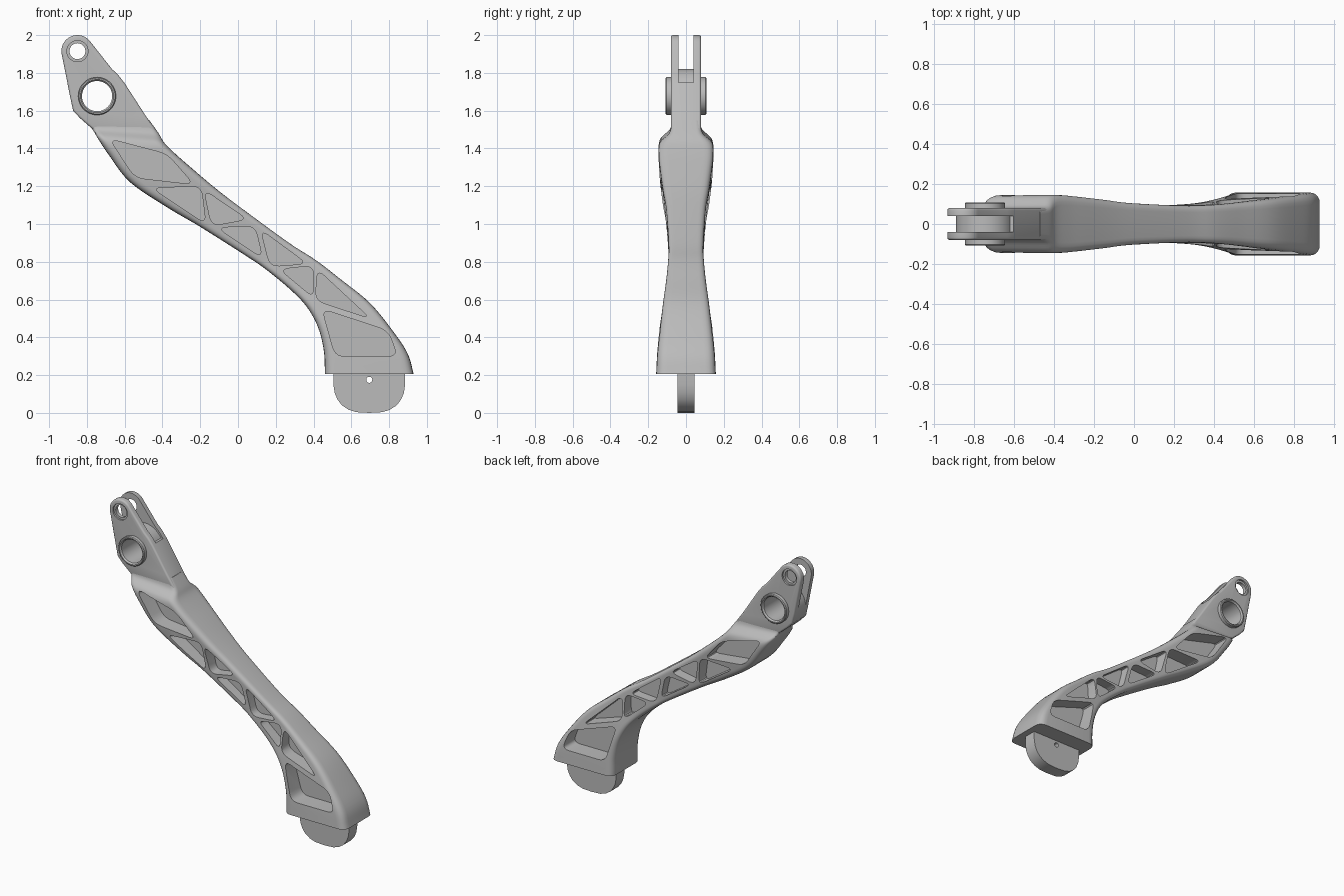
import bpy
import bmesh
from math import sin, cos, radians, tau
from mathutils import Vector

default_cube = bpy.data.objects.get("Cube")
if default_cube:
    bpy.data.objects.remove(default_cube)

grey = bpy.data.materials.new("satin grey metal")
grey.use_nodes = True
grey.diffuse_color = (0.5, 0.5, 0.5, 1)
grey.node_tree.nodes["Principled BSDF"].inputs["Base Color"].default_value = grey.diffuse_color


# ---------- helpers ----------
def round_corners(corners, size, steps=5):
    """Replace every corner of a closed 2D outline by a small curve."""
    corners = [Vector(c) for c in corners]
    outline = []
    for i, corner in enumerate(corners):
        before, after = corners[i - 1], corners[(i + 1) % len(corners)]
        a = corner + (before - corner).normalized() * size
        b = corner + (after - corner).normalized() * size
        for k in range(steps + 1):
            t = k / steps
            outline.append(a * (1 - t) ** 2 + corner * 2 * t * (1 - t) + b * t * t)
    return outline


def arc(centre, radius, start, end, steps=24):
    angles = [radians(start + (end - start) * k / steps) for k in range(steps + 1)]
    return [(centre[0] + radius * cos(a), centre[1] + radius * sin(a)) for a in angles]


def circle(centre, radius, steps=48):
    return arc(centre, radius, 0, 360, steps)[:-1]


def smooth_path(keys, steps):
    """Catmull-Rom interpolation through tuples of any length."""
    keys = [Vector(k) for k in keys]
    padded = [keys[0] * 2 - keys[1]] + keys + [keys[-1] * 2 - keys[-2]]
    path = []
    for p, q, r, s in zip(padded, padded[1:], padded[2:], padded[3:]):
        for k in range(steps):
            t = k / steps
            path.append(0.5 * (q * 2 + (r - p) * t + (p * 2 - q * 5 + r * 4 - s) * t ** 2
                               + (q * 3 - p - r * 3 + s) * t ** 3))
    return path + [keys[-1]]


def bridge(bm, rings, closed=False):
    """Skin a row of vertex rings, capped at the ends unless closed."""
    rings = [[bm.verts.new(co) for co in ring] for ring in rings]
    count = len(rings[0])
    following = rings[1:] + (rings[:1] if closed else [])
    for one, two in zip(rings, following):
        for i in range(count):
            j = (i + 1) % count
            bm.faces.new((one[i], one[j], two[j], two[i]))
    if not closed:
        bm.faces.new(rings[0])
        bm.faces.new(rings[-1])


def prism(bm, outline, near, far):
    """Extrude an x-z outline along y."""
    bridge(bm, [[(x, y, z) for x, z in outline] for y in (near, far)])


def make_object(name, bm):
    bmesh.ops.recalc_face_normals(bm, faces=bm.faces)
    mesh = bpy.data.meshes.new(name)
    bm.to_mesh(mesh)
    bm.free()
    mesh.materials.append(grey)
    obj = bpy.data.objects.new(name, mesh)
    bpy.context.collection.objects.link(obj)
    return obj


def make_prism(name, outline, near, far):
    bm = bmesh.new()
    prism(bm, outline, near, far)
    return make_object(name, bm)


def make_ring(name, centre, profile, steps=48):
    """Turn a closed (radius, y) profile about an axis along y."""
    bm = bmesh.new()
    rings = [[(x, y, z) for x, z in circle(centre, r, steps)] for r, y in profile]
    bridge(bm, rings, closed=True)
    return make_object(name, bm)


def bevel(obj, width):
    mod = obj.modifiers.new("soft edges", "BEVEL")
    mod.width, mod.segments = width, 3
    mod.limit_method, mod.angle_limit = "ANGLE", radians(50)


def finish(obj, cutters=(), angle=35):
    """Cut, apply all modifiers, remove the cutters and smooth."""
    for cutter in cutters:
        cutter.hide_render = True
        mod = obj.modifiers.new("cut", "BOOLEAN")
        mod.operation, mod.solver, mod.object = "DIFFERENCE", "EXACT", cutter
    graph = bpy.context.evaluated_depsgraph_get()
    graph.update()
    mesh = bpy.data.meshes.new_from_object(obj.evaluated_get(graph))
    obj.modifiers.clear()
    obj.data = mesh
    for cutter in cutters:
        bpy.data.objects.remove(cutter)
    bpy.ops.object.select_all(action="DESELECT")
    obj.select_set(True)
    bpy.context.view_layer.objects.active = obj
    bpy.ops.object.shade_smooth_by_angle(angle=radians(angle))


# ---------- curved arm: upper x, z, lower x, z, half width ----------
stations = [
    (-.47, 1.55, -.80, 1.53, .076), (-.42, 1.48, -.77, 1.50, .088),
    (-.39, 1.43, -.74, 1.45, .138), (-.33, 1.37, -.68, 1.36, .145),
    (-.25, 1.30, -.57, 1.22, .138), (-.12, 1.19, -.37, 1.085, .122),
    (.01, 1.09, -.20, .985, .105), (.27, .90, .06, .82, .092),
    (.41, .81, .16, .75, .095), (.54, .71, .28, .65, .105),
    (.70, .58, .365, .56, .122), (.83, .42, .425, .45, .14),
    (.90, .31, .455, .325, .152), (.93, .205, .46, .205, .158),
]
bm = bmesh.new()
sections = []
for ux, uz, lx, lz, w in smooth_path(stations, 5):
    upper, lower = Vector((ux, 0, uz)), Vector((lx, 0, lz))
    section = round_corners([(-w, 0), (w, 0), (w, 1), (-w, 1)], 0)
    height = (upper - lower).length
    section = round_corners([(-w, 0), (w, 0), (w, height), (-w, height)], w * 0.36)
    sections.append([lower.lerp(upper, s / height) + Vector((0, y, 0)) for y, s in section])
bridge(bm, sections)
arm = make_object("curved_arm", bm)

# ---------- lightening pockets on both sides, leaving a central web ----------
pockets = [
    [(-.68, 1.45), (-.375, 1.37), (-.235, 1.21), (-.545, 1.245)],
    [(-.455, 1.19), (-.195, 1.20), (-.17, 1.0)],
    [(-.18, 1.18), (.05, 1.025), (-.14, .99)],
    [(-.11, .98), (.09, .99), (.13, .82)],
    [(.12, .97), (.365, .79), (.17, .775)],
    [(.22, .76), (.40, .78), (.40, .61)],
    [(.42, .76), (.70, .50), (.41, .595)],
    [(.445, .55), (.795, .435), (.845, .30), (.515, .30)],
]
bm = bmesh.new()
for corners in pockets:
    for side in (-1, 1):
        prism(bm, round_corners(corners, 0.05), side * 0.03, side * 0.3)
finish(arm, [make_object("pocket_cutter", bm)])

# ---------- forked neck with two ears ----------
ear, hub = (-.85, 1.915), (-.746, 1.677)
outline = arc(ear, .085, 190, 35) + [
    (-.667, 1.82), (-.635, 1.79), (-.60, 1.745), (-.49, 1.575), (-.42, 1.475),
    (-.767, 1.50), (-.836, 1.56), (-.873, 1.60), (-.888, 1.67)]
neck = make_prism("forked_neck", outline, -.08, .08)
bevel(neck, .012)
slot = arc(hub, .145, 180, 30) + [(-.4, 1.75), (-.4, 2.2), (-1.1, 2.2), (-1.1, hub[1])]
finish(neck, [
    make_prism("slot_cutter", slot, -.04, .04),
    make_prism("hub_cutter", circle(hub, .09), -.3, .3),
    make_prism("ear_cutter", circle(ear, .056), -.3, .3),
])

# ---------- bearing boss and ear bushings ----------
boss = make_ring("bearing_boss", hub, [
    (.10, -.103), (.10, .103), (.095, .108), (.088, .108),
    (.08, .098), (.08, -.098), (.088, -.108), (.095, -.108)])
finish(boss)
for side, name in ((-1, "front"), (1, "back")):
    bushing = make_ring(name + "_ear_bushing", ear, [
        (.058, side * .042), (.058, side * .068), (.042, side * .068), (.042, side * .042)])
    finish(bushing)

# ---------- rounded foot tab with a pin hole ----------
half = [(.19, .25), (.19, .15), (.183, .105), (.168, .07), (.145, .04), (.11, .017), (.07, .004)]
middle = .695
tab = [(middle + x, z) for x, z in half] + [(middle, 0)]
tab += [(middle - x, z) for x, z in reversed(half)]
foot = make_prism("foot_tab", tab, -.045, .045)
finish(foot, [make_prism("pin_cutter", circle((middle, .175), .016, 24), -.3, .3)])
